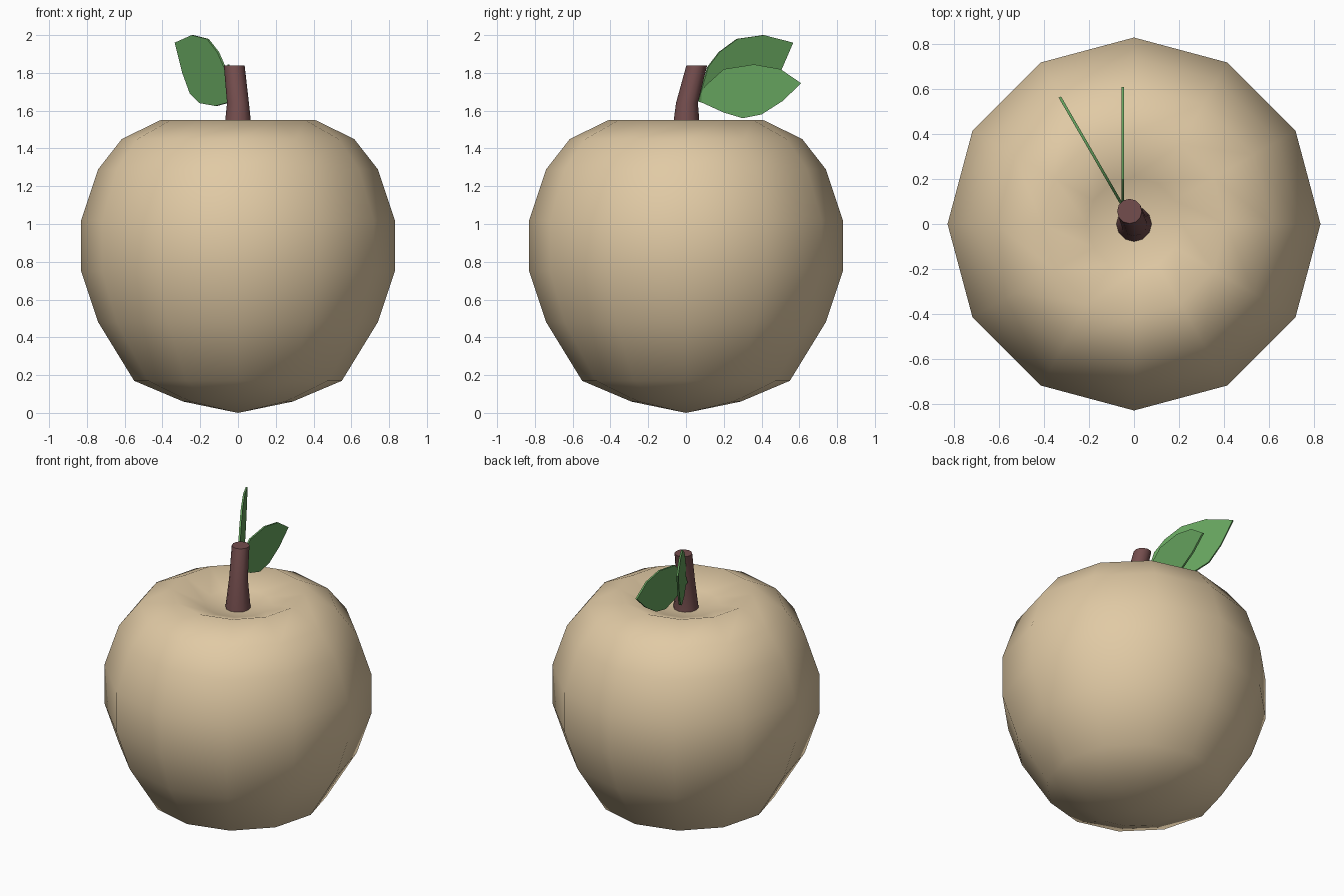
import bpy, bmesh, math
from mathutils import Vector

if "Cube" in bpy.data.objects:
    bpy.data.objects.remove(bpy.data.objects["Cube"])


def material(name, rgb):
    m = bpy.data.materials.new(name)
    m.diffuse_color = (*rgb, 1)
    m.use_nodes = True
    m.node_tree.nodes["Principled BSDF"].inputs["Base Color"].default_value = m.diffuse_color
    return m


TAN = material("apple tan", (0.75, 0.59, 0.375))
BROWN = material("stem brown", (0.175, 0.075, 0.075))
GREEN = material("leaf green", (0.13, 0.36, 0.11))


def finish(name, bm, mat, sharp_angle):
    bmesh.ops.recalc_face_normals(bm, faces=bm.faces)
    me = bpy.data.meshes.new(name)
    bm.to_mesh(me)
    bm.free()
    me.materials.append(mat)
    ob = bpy.data.objects.new(name, me)
    bpy.context.collection.objects.link(ob)
    bpy.ops.object.select_all(action='DESELECT')
    ob.select_set(True)
    bpy.context.view_layer.objects.active = ob
    bpy.ops.object.shade_smooth_by_angle(angle=math.radians(sharp_angle))
    return ob


def rings(name, sections, mat, sharp_angle, sides=12):
    """Skin circles given as (x, y, z, radius); radius 0 makes a pole."""
    bm = bmesh.new()
    loops = []
    for x, y, z, r in sections:
        n = sides if r > 0 else 1
        loops.append([bm.verts.new((x + r * math.cos(math.tau * i / sides),
                                    y + r * math.sin(math.tau * i / sides), z))
                      for i in range(n)])
    for a, b in zip(loops, loops[1:]):
        for i in range(sides):
            j = (i + 1) % sides
            quad = [a[i % len(a)], a[j % len(a)], b[j % len(b)], b[i % len(b)]]
            bm.faces.new(list(dict.fromkeys(quad)))
    for end in (loops[0], loops[-1]):
        if len(end) > 1:
            bm.faces.new(end)
    return finish(name, bm, mat, sharp_angle)


def leaf(name, outline, heading, thickness=0.012):
    """Upright thin plate; outline is (distance from the stem, height)."""
    a = math.radians(heading)
    out = Vector((math.cos(a), math.sin(a), 0))
    side = Vector((-math.sin(a), math.cos(a), 0)) * thickness
    root = Vector((-0.05, 0.08, 0)) - side / 2
    bm = bmesh.new()
    face = bm.faces.new([bm.verts.new(root + out * s + Vector((0, 0, z)))
                         for s, z in outline])
    ext = bmesh.ops.extrude_face_region(bm, geom=[face], use_keep_orig=True)
    bmesh.ops.translate(bm, vec=side,
                        verts=[v for v in ext["geom"] if isinstance(v, bmesh.types.BMVert)])
    return finish(name, bm, GREEN, 30)


# Fruit body with a dimple on top
profile = [(0, 0), (0.29, 0.06), (0.55, 0.17), (0.74, 0.48), (0.83, 0.75),
           (0.83, 1.02), (0.74, 1.29), (0.615, 1.45), (0.41, 1.55),
           (0.21, 1.47), (0, 1.43)]
rings("apple_body", [(0, 0, z, r) for r, z in profile], TAN, 180)

# Leaning stem
rings("stem", [(0, 0, 1.43, 0.08), (0, 0.005, 1.64, 0.058),
               (-0.02, 0.057, 1.84, 0.055)], BROWN, 40)

# Two leaves
leaf("lower_leaf", [(-0.02, 1.65), (0.02, 1.73), (0.12, 1.82), (0.28, 1.845),
                    (0.42, 1.82), (0.53, 1.745), (0.43, 1.65), (0.32, 1.58),
                    (0.22, 1.56), (0.12, 1.59), (0.01, 1.64)], 90)
leaf("upper_leaf", [(-0.02, 1.65), (0.04, 1.83), (0.11, 1.91), (0.22, 1.98),
                    (0.38, 2.0), (0.56, 1.96), (0.48, 1.80), (0.40, 1.69),
                    (0.30, 1.64), (0.13, 1.625), (0.02, 1.64)], 120)
